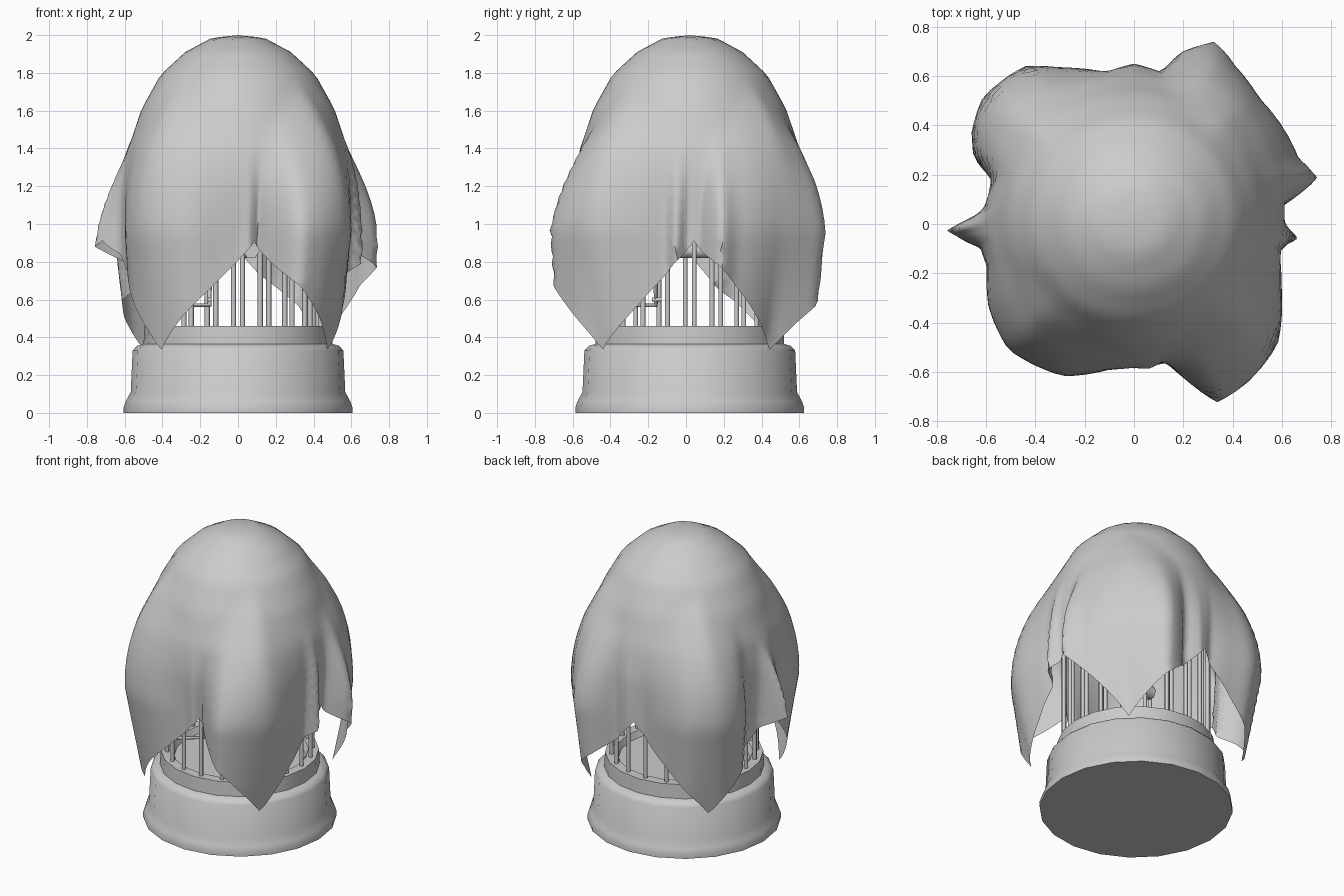
import bpy, bmesh, math
from math import sin, cos, pi, radians, degrees
from mathutils import Vector

if "Cube" in bpy.data.objects:
    bpy.data.objects.remove(bpy.data.objects["Cube"])

CY = 0.02  # cage axis sits slightly behind centre


def lerp_table(tab, x):
    for (a, b), (c, d) in zip(tab, tab[1:]):
        if x <= c:
            return b + (d - b) * (x - a) / (c - a)
    return tab[-1][1]


def finish(name, bm, angle=40):
    me = bpy.data.meshes.new(name)
    bm.to_mesh(me)
    bm.free()
    ob = bpy.data.objects.new(name, me)
    bpy.context.collection.objects.link(ob)
    bpy.ops.object.select_all(action='DESELECT')
    bpy.context.view_layer.objects.active = ob
    ob.select_set(True)
    bpy.ops.object.shade_smooth_by_angle(angle=radians(angle))
    return ob


def lathe(name, profile, n):
    bm = bmesh.new()
    vs = [bm.verts.new((r, 0, z)) for r, z in profile]
    es = [bm.edges.new(p) for p in zip(vs, vs[1:])]
    bmesh.ops.spin(bm, geom=vs + es, cent=(0, 0, 0), axis=(0, 0, 1), angle=2 * pi, steps=n)
    bmesh.ops.remove_doubles(bm, verts=bm.verts, dist=0.0005)
    bmesh.ops.recalc_face_normals(bm, faces=bm.faces)
    ob = finish(name, bm, 62)
    ob.location.y = CY
    return ob


def tubes(name, paths, radius, cyclic=False):
    cu = bpy.data.curves.new(name, 'CURVE')
    cu.dimensions = '3D'
    cu.bevel_depth = radius
    cu.bevel_resolution = 1
    cu.use_fill_caps = True
    for pts in paths:
        sp = cu.splines.new('POLY')
        sp.points.add(len(pts) - 1)
        for p, c in zip(sp.points, pts):
            p.co = (*c, 1)
        sp.use_cyclic_u = cyclic
    ob = bpy.data.objects.new(name, cu)
    ob.location.y = CY
    bpy.context.collection.objects.link(ob)
    return ob


# base tray
lathe("base_tray", [(0, 0), (.605, 0), (.605, .03), (.595, .06), (.568, .11), (.558, .33), (.535, .355),
                    (.5, .365), (.495, .46), (.43, .46), (.41, .42), (0, .42)], 20)

# cage bars: upright, then curving into a dome
bar = [(.455, .44), (.455, 1.3)] + [(.455 * cos(a), 1.3 + .6 * sin(a))
                                    for a in [radians(15 * k) for k in range(1, 6)]] + [(0, 1.9)]
N = 20
angles = [2 * pi * k / N + radians(3) for k in range(N)]
tubes("cage_bars", [[(r * cos(a), r * sin(a), z) for r, z in bar] for a in angles], .014)
hoop = [(.455 * cos(2 * pi * k / 24), .455 * sin(2 * pi * k / 24), 1.3) for k in range(24)]
tubes("cage_hoop", [hoop], .013, True)

# perch and feeder bracket
tubes("perch", [[(.07, -.1, .86), (.07, .15, .86)], [(-.1, .03, .86), (.07, .03, .86)]], .045)
tubes("feeder_bracket", [[(-.31, -.3, .57), (-.15, -.18, .57), (-.15, -.18, .86)],
                         [(-.15, -.2, .6), (-.15, -.15, .6)]], .013)

# cloth: a square sheet wrapped over the dome
profile = [(0, 2.0), (.14, 1.985), (.28, 1.91), (.41, 1.79), (.51, 1.61), (.58, 1.4),
           (.615, 1.2), (.63, 1.0), (.63, .2)]
arc = [0]
for p, q in zip(profile, profile[1:]):
    arc.append(arc[-1] + math.dist(p, q))
prof_r = [(s, p[0]) for s, p in zip(arc, profile)]
prof_z = [(s, p[1]) for s, p in zip(arc, profile)]

# outline of the folds seen from above: degrees, radius
folds = [(-10, .59), (-5, .67), (0, .60), (7, .61), (14, .77), (22, .72), (30, .72), (45, .72), (57, .76),
         (66, .81), (75, .72), (80, .62), (90, .65), (100, .62), (115, .70), (125, .78), (140, .80),
         (150, .76), (158, .70), (163, .58), (175, .60), (182, .76), (189, .63), (196, .62), (210, .68),
         (225, .72), (245, .68), (260, .60), (270, .57), (276, .58), (281, .54), (288, .66),
         (295, .80), (306, .79), (320, .76), (335, .66), (350, .59)]


def smooth(a, b, x):
    t = min(max((x - a) / (b - a), 0), 1)
    return t * t * (3 - 2 * t)


def drape(u, v, half=1.395):
    d = math.hypot(u, v) * half
    th = degrees(math.atan2(v, u)) + 360
    mid = round(th / 90) * 90
    off = (th - mid) / 45
    fade = smooth(.6, 1.4, d)
    squeezed = mid + 45 * math.copysign(abs(off) ** 2.4, off)
    th += (squeezed - th) * fade
    corner = abs(th - mid) / 45
    # the front opening leans to the right
    th += 2 + (7 if mid == 270 else 2) * (1 - corner) * fade
    r, z = lerp_table(prof_r, d), lerp_table(prof_z, d)
    # side folds open late, corner folds start higher up
    w = 1 - smooth(.85 + .15 * corner, 1.45 + .35 * corner, z)
    ang = (th + 10) % 360 - 10
    r += (lerp_table(folds, ang) - r) * w
    # hanging corners swing back toward the base
    r -= max(0, .95 - z) * .2 * corner
    a = radians(th)
    return Vector((r * cos(a), r * sin(a) + CY * (1 - w), z))


G = 56
bm = bmesh.new()
bmesh.ops.create_grid(bm, x_segments=G, y_segments=G, size=1)
for vert in bm.verts:
    vert.co = drape(vert.co.x, vert.co.y)
finish("cloth_cover", bm, 60)
